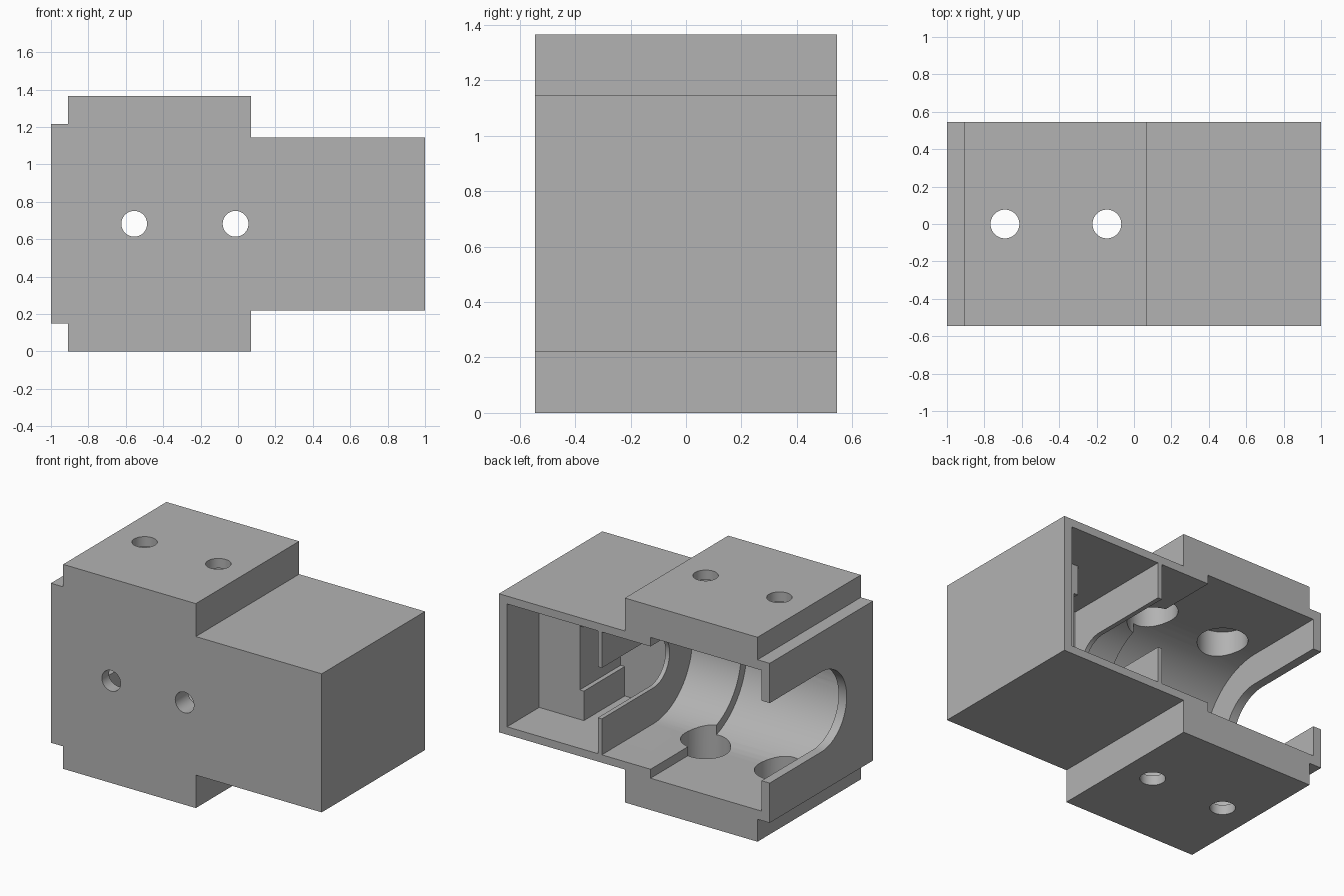
import bpy, bmesh, math
from mathutils import Vector

old = bpy.data.objects.get("Cube")
if old:
    bpy.data.objects.remove(old, do_unlink=True)

MID = 0.6825      # height of the bore axis
BACK = 0.545      # open back face
OUT = 0.8         # cutters reach past the back

grey = bpy.data.materials.new("plain_grey")
grey.use_nodes = True
grey.diffuse_color = (0.45, 0.45, 0.45, 1)
grey.node_tree.nodes["Principled BSDF"].inputs["Base Color"].default_value = (0.45, 0.45, 0.45, 1)


def prism(name, points, axis, start, end):
    """Extrude a 2D profile along an axis; the profile uses the other two axes in order."""
    def place(p, depth):
        co = list(p)
        co.insert(axis, depth)
        return Vector(co)
    bm = bmesh.new()
    face = bm.faces.new([bm.verts.new(place(p, start)) for p in points])
    result = bmesh.ops.extrude_face_region(bm, geom=[face])
    moved = [g for g in result["geom"] if isinstance(g, bmesh.types.BMVert)]
    shift = Vector((0, 0, 0))
    shift[axis] = end - start
    bmesh.ops.translate(bm, verts=moved, vec=shift)
    bmesh.ops.recalc_face_normals(bm, faces=bm.faces)
    mesh = bpy.data.meshes.new(name)
    bm.to_mesh(mesh)
    bm.free()
    mesh.materials.append(grey)
    obj = bpy.data.objects.new(name, mesh)
    bpy.context.collection.objects.link(obj)
    return obj


def circle(a, b, r, n=48):
    return [(a + r * math.cos(math.tau * i / n), b + r * math.sin(math.tau * i / n)) for i in range(n)]


def channel(r, n=32):
    """U profile in y and z, open towards the back."""
    arc = [(-r * math.sin(math.pi * i / n), MID + r * math.cos(math.pi * i / n)) for i in range(n + 1)]
    return [(OUT, MID + r)] + arc + [(OUT, MID - r)]


def rect(a0, a1, b0, b1):
    return [(a0, b0), (a1, b0), (a1, b1), (a0, b1)]


# Stepped outer body
lower = [(-1, 0.15), (-0.91, 0.15), (-0.91, 0), (0.07, 0), (0.07, 0.22), (1, 0.22)]
upper = [(x, 2 * MID - z) for x, z in reversed(lower)]
body = prism("housing_body", lower + upper, 1, -BACK, BACK)

cutters = []
# Stepped channel along the length: main bore, narrower bore, end opening, partition opening
for name, r, x0, x1 in [("main_bore", 0.47, -0.94, -0.12), ("narrow_bore", 0.41, -0.5, 0.24),
                        ("end_opening", 0.267, -1.1, -0.5), ("partition_opening", 0.17, 0.0, 0.4)]:
    cutters.append(prism(name, channel(r), 0, x0, x1))

# Deep chamber joined to a shallow pocket, with a slot between them
chamber = [(0.27, -0.225), (0.61, -0.225), (0.61, 0.206), (0.94, 0.206), (0.94, OUT), (0.27, OUT)]
cutters.append(prism("chamber", chamber, 2, MID - 0.41, MID + 0.41))
cutters.append(prism("chamber_slot", rect(0.5, 0.64, -0.225, 0.4), 2, MID - 0.213, MID + 0.213))

# Screw holes with wide inner recesses, top and bottom
for x in (-0.69, -0.145):
    cutters.append(prism("screw_hole", circle(x, 0, 0.077), 2, -0.2, 1.6))
    cutters.append(prism("screw_recess", circle(x, 0, 0.152), 2, 0.065, 2 * MID - 0.065))

# Holes through the front wall
for x in (-0.555, -0.013):
    cutters.append(prism("front_hole", circle(x, MID, 0.069), 1, -0.7, 0))

for cutter in cutters:
    cutter.hide_render = True
    mod = body.modifiers.new(cutter.name, "BOOLEAN")
    mod.operation = "DIFFERENCE"
    mod.solver = "EXACT"
    mod.object = cutter

# Keep the finished shape and drop the cutters
bpy.context.view_layer.update()
graph = bpy.context.evaluated_depsgraph_get()
final = bpy.data.meshes.new_from_object(body.evaluated_get(graph))
body.modifiers.clear()
body.data = final
for cutter in cutters:
    bpy.data.objects.remove(cutter, do_unlink=True)

bpy.ops.object.select_all(action="DESELECT")
body.select_set(True)
bpy.context.view_layer.objects.active = body
bpy.ops.object.shade_smooth_by_angle(angle=math.radians(30))
